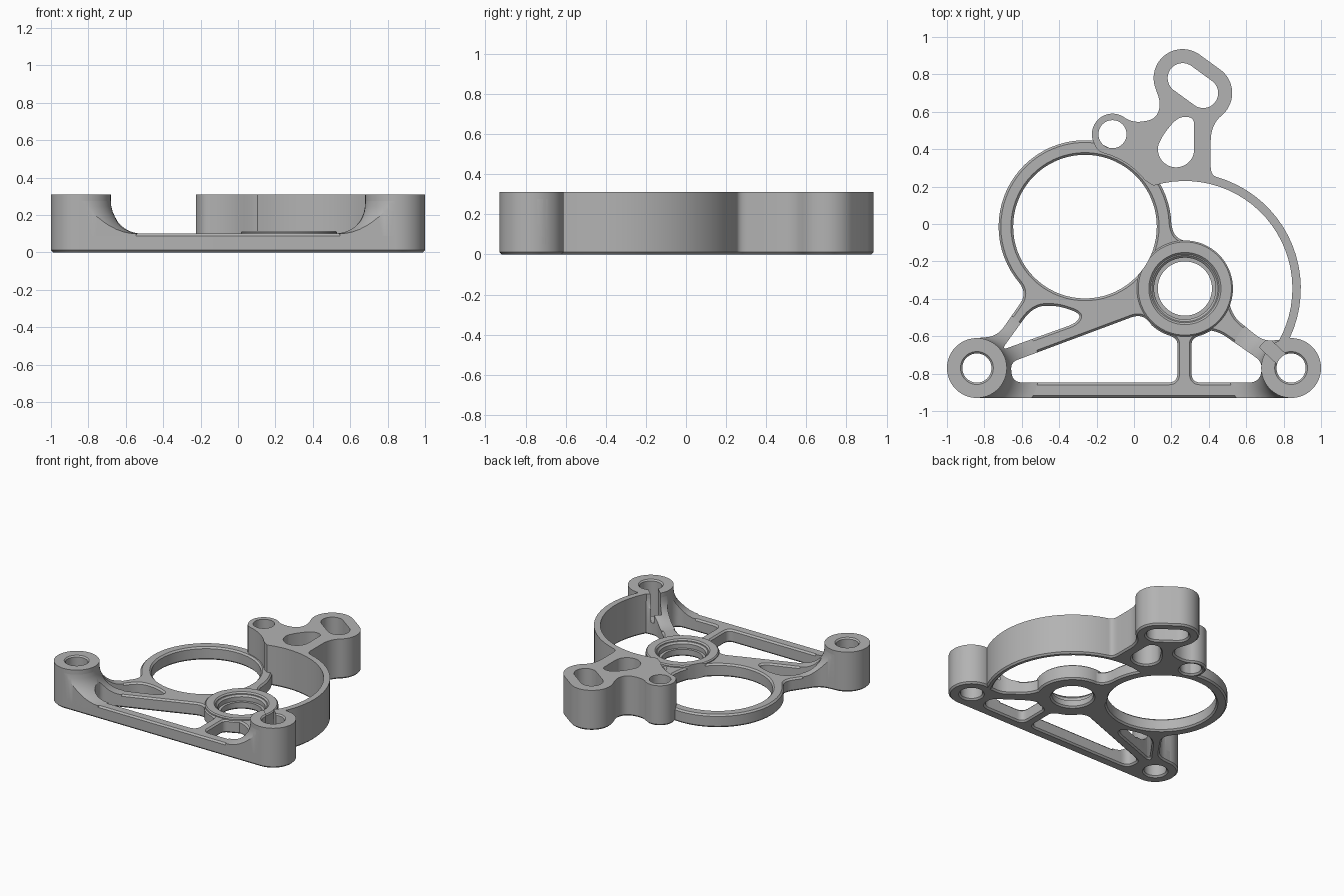
import bpy, bmesh
from math import sin, cos, pi, radians
from mathutils import Vector, Matrix

cube = bpy.data.objects.get("Cube")
if cube:
    bpy.data.objects.remove(cube)

grey = bpy.data.materials.new("grey metal")
grey.use_nodes = True
grey.diffuse_color = (0.45, 0.45, 0.45, 1)
grey.node_tree.nodes["Principled BSDF"].inputs["Base Color"].default_value = grey.diffuse_color

HEIGHT, PLATE, EDGE = 0.31, 0.10, 0.012
RING, HUB = (-0.262, -0.014), (0.272, -0.345)
LEFT, RIGHT = (-0.84, -0.77), (0.84, -0.77)
SMALL, SLOT_A, SLOT_B = (-0.115, 0.48), (0.37, 0.70), (0.26, 0.78)


# ---- outline helpers ----
def arc(c, r, a, b):
    n = max(3, int(abs(b - a) / 5))
    return [(c[0] + r * cos(radians(a + (b - a) * i / n)),
             c[1] + r * sin(radians(a + (b - a) * i / n))) for i in range(n + 1)]


def circle(c, r):
    return arc(c, r, 0, 360)[:-1]


def rounded(points):
    """Replace every (x, y, d) corner by a soft curve reaching d along both sides."""
    out = []
    for i, p in enumerate(points):
        if len(p) == 2:
            out.append(p)
            continue
        v = Vector(p[:2])
        ends = []
        for q in (points[i - 1], points[(i + 1) % len(points)]):
            side = Vector(q[:2]) - v
            reach = min(p[2], side.length * (0.48 if len(q) == 3 else 0.95))
            ends.append(v + side.normalized() * reach)
        for k in range(9):
            t = k / 8
            w = ends[0] * (1 - t) ** 2 + v * 2 * t * (1 - t) + ends[1] * t * t
            out.append((w.x, w.y))
    return out


# ---- solid helpers ----
def finish(ob):
    ob.data.materials.clear()
    ob.data.materials.append(grey)
    bpy.ops.object.select_all(action='DESELECT')
    ob.select_set(True)
    bpy.context.view_layer.objects.active = ob
    bpy.ops.object.shade_smooth_by_angle(angle=radians(32))
    return ob


def add_mesh(name, bm):
    bmesh.ops.remove_doubles(bm, verts=bm.verts, dist=1e-4)
    bmesh.ops.recalc_face_normals(bm, faces=bm.faces)
    me = bpy.data.meshes.new(name)
    bm.to_mesh(me)
    bm.free()
    ob = bpy.data.objects.new(name, me)
    bpy.context.collection.objects.link(ob)
    return ob


def baked(ob):
    bpy.context.view_layer.update()
    dg = bpy.context.evaluated_depsgraph_get()
    return bpy.data.meshes.new_from_object(ob.evaluated_get(dg))


def prism(name, loops, z0, z1, edge=0.0):
    """Filled outline with holes, extruded from z0 to z1 with chamfered rims."""
    cu = bpy.data.curves.new(name, 'CURVE')
    cu.dimensions, cu.fill_mode = '2D', 'BOTH'
    cu.extrude = (z1 - z0) / 2 - edge
    cu.bevel_depth, cu.bevel_resolution, cu.offset = edge, 0, -edge
    for pts in loops:
        sp = cu.splines.new('POLY')
        sp.points.add(len(pts) - 1)
        for sp_pt, p in zip(sp.points, pts):
            sp_pt.co = (p[0], p[1], 0, 1)
        sp.use_cyclic_u = True
    temp = bpy.data.objects.new(name + " outline", cu)
    bpy.context.collection.objects.link(temp)
    me = baked(temp)
    bpy.data.objects.remove(temp)
    bm = bmesh.new()
    bm.from_mesh(me)
    bmesh.ops.translate(bm, verts=bm.verts, vec=(0, 0, (z0 + z1) / 2))
    return add_mesh(name, bm)


def lathe(name, c, profile):
    """Closed (radius, z) profile turned around the vertical axis at c."""
    bm = bmesh.new()
    vs = [bm.verts.new((r, 0, z)) for r, z in profile]
    es = [bm.edges.new((vs[i - 1], vs[i])) for i in range(len(vs))]
    bmesh.ops.spin(bm, geom=vs + es, cent=(0, 0, 0), axis=(0, 0, 1), angle=2 * pi, steps=72)
    bmesh.ops.translate(bm, verts=bm.verts, vec=(c[0], c[1], 0))
    return add_mesh(name, bm)


def boolean(ob, other, operation):
    m = ob.modifiers.new("cut", 'BOOLEAN')
    m.operation, m.object, m.solver = operation, other, 'EXACT'
    me = baked(ob)
    ob.modifiers.clear()
    ob.data = me


# ---- low frame: ring, struts and rail ----
outline = rounded(
    arc(LEFT, 0.16, 100, 270) + arc(RIGHT, 0.16, -90, 110)
    + [(0.69, -0.625, 0.05), (0.535, -0.50, 0.05)]
    + arc(HUB, 0.255, -20, 80) + [(0.215, -0.085, 0.07)]
    + arc(RING, 0.462, 2, 62) + [(-0.115, 0.398)]
    + arc(RING, 0.462, 83, 216) + [(-0.57, -0.37, 0.07), (-0.73, -0.60, 0.06)])
left_window = rounded([(-0.71, -0.675, 0.04), (-0.54, -0.44, 0.09), (-0.41, -0.435, 0.06),
                       (-0.28, -0.48, 0.06), (-0.31, -0.53, 0.04)])
middle_window = rounded([(-0.66, -0.74, 0.04), (0.05, -0.475, 0.07)]
                        + arc(HUB, 0.265, 228, 252)
                        + [(0.232, -0.615, 0.03), (0.232, -0.848, 0.05), (-0.65, -0.848, 0.06)])
right_window = rounded([(0.308, -0.848, 0.05), (0.308, -0.615, 0.03)]
                       + arc(HUB, 0.265, 285, 302)
                       + [(0.46, -0.58, 0.04), (0.69, -0.74, 0.05), (0.67, -0.848, 0.06)])
windows = [left_window, middle_window, right_window]
frame_loops = [outline, circle(RING, 0.384), circle(HUB, 0.165),
               circle(LEFT, 0.088), circle(RIGHT, 0.088)] + windows
finish(prism("frame", frame_loops, 0, PLATE, EDGE))

# ---- bearing hub with counterbore ----
hub = lathe("hub", HUB, [(0.157, 0), (0.245, 0), (0.257, EDGE), (0.257, 0.107), (0.249, 0.115),
                         (0.193, 0.115), (0.183, 0.105), (0.183, 0.055), (0.145, 0.055),
                         (0.145, EDGE)])
clearance = prism("ring_clearance", [circle(RING, 0.384)], -0.1, 0.5)
boolean(hub, clearance, 'DIFFERENCE')
finish(hub)

# ---- corner bosses with curved flares running down into the frame ----
mask = prism("flare_mask", [outline, circle(RING, 0.384)] + windows, 0.04, 0.5)
bm = bmesh.new()
bmesh.ops.create_cube(bm, size=1, matrix=Matrix.Translation((RIGHT[0], RIGHT[1], 0.3))
                      @ Matrix.Rotation(radians(137), 4, 'Z')
                      @ Matrix.Translation((0.1, 0, 0)) @ Matrix.Diagonal((0.2, 0.07, 0.4, 1)))
notch = add_mesh("notch_cutter", bm)
sweep = [(0.335 + 0.175 * cos(radians(a)), 0.275 + 0.175 * sin(radians(a)))
         for a in range(180, 271, 10)]
for side, c in (("left", LEFT), ("right", RIGHT)):
    boss = lathe(side + "_boss", c, [(0.09, 0), (0.148, 0), (0.16, EDGE), (0.16, HEIGHT),
                                     (0.088, HEIGHT), (0.078, HEIGHT - 0.01), (0.078, EDGE)])
    flare = lathe(side + "_flare", c, [(0.10, 0.05), (0.10, 0.275)] + sweep + [(0.335, 0.05)])
    boolean(flare, mask, 'INTERSECT')
    if side == "right":
        boolean(boss, notch, 'DIFFERENCE')
        boolean(flare, notch, 'DIFFERENCE')
    finish(boss)
    finish(flare)

# ---- tall bracket: curved wall, slotted lug and small boss ----
bracket = rounded(
    arc(HUB, 0.62, -30, 74) + [(0.41, 0.26, 0.05), (0.41, 0.53, 0.09)]
    + arc(SLOT_A, 0.155, -50, 54) + arc(SLOT_B, 0.155, 54, 200)
    + [(0.145, 0.64, 0.05), (0.115, 0.56, 0.05), (0.0, 0.54, 0.05)]
    + arc(SMALL, 0.11, 50, 205) + [(-0.195, 0.39, 0.03)]
    + arc(RING, 0.405, 75, 38) + arc(HUB, 0.575, 107, -30))
slot = arc(SLOT_A, 0.08, -126, 54) + arc(SLOT_B, 0.08, 54, 234)
pocket = rounded(arc((0.225, 0.40), 0.097, 165, 345)
                 + [(0.322, 0.40), (0.322, 0.57, 0.04), (0.235, 0.575, 0.06), (0.15, 0.47, 0.05)])
bracket_loops = [bracket, slot, pocket, circle(SMALL, 0.075)]
finish(prism("bracket", bracket_loops, 0.03, HEIGHT))
finish(prism("bracket_foot", bracket_loops, 0, 0.05, EDGE))

for helper in (clearance, mask, notch):
    bpy.data.objects.remove(helper)
